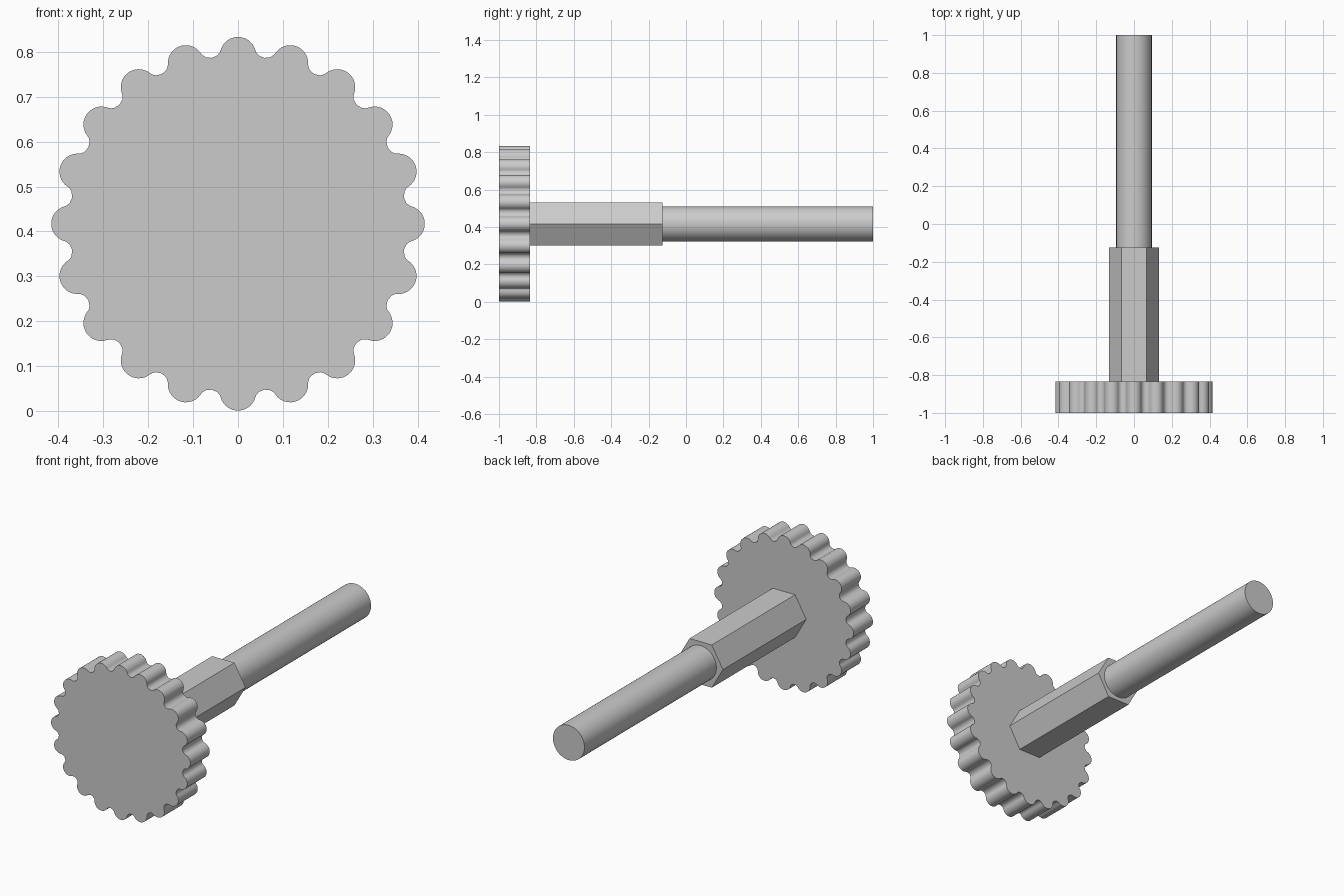
import bpy, bmesh, math

cube = bpy.data.objects.get("Cube")
if cube:
    bpy.data.objects.remove(cube, do_unlink=True)

AXIS_Z = 0.417

grey = bpy.data.materials.new("plain grey")
grey.use_nodes = True
colour = (0.6, 0.6, 0.6, 1)
grey.diffuse_color = colour
grey.node_tree.nodes["Principled BSDF"].inputs["Base Color"].default_value = colour


def extrude_profile(name, points, y0, y1, smooth=None):
    """Extrude an outline in the xz plane from y0 to y1."""
    bm = bmesh.new()
    front = bm.faces.new([bm.verts.new((x, y0, z + AXIS_Z)) for x, z in points])
    moved = bmesh.ops.extrude_face_region(bm, geom=[front], use_keep_orig=True)["geom"]
    bmesh.ops.translate(bm, vec=(0, y1 - y0, 0),
                        verts=[v for v in moved if isinstance(v, bmesh.types.BMVert)])
    bmesh.ops.recalc_face_normals(bm, faces=bm.faces)
    mesh = bpy.data.meshes.new(name)
    bm.to_mesh(mesh)
    bm.free()
    mesh.materials.append(grey)
    obj = bpy.data.objects.new(name, mesh)
    bpy.context.collection.objects.link(obj)
    if smooth:
        bpy.ops.object.select_all(action='DESELECT')
        obj.select_set(True)
        bpy.context.view_layer.objects.active = obj
        bpy.ops.object.shade_smooth_by_angle(angle=math.radians(smooth))
    return obj


def polygon(radius, sides):
    steps = [math.tau * i / sides for i in range(sides)]
    return [(radius * math.cos(a), radius * math.sin(a)) for a in steps]


def lobed_outline(lobes, pitch_radius, lobe_radius, valley_radius):
    # One lobe about the +z direction: rounded tip, flared foot, valley point
    arc = [math.radians(a) for a in range(-75, 76, 10)]
    lobe = [(lobe_radius * math.sin(a), pitch_radius + lobe_radius * math.cos(a)) for a in arc]
    foot = [(0.041, 0.381), (0.046, 0.375)]
    half = math.pi / lobes
    valley = (valley_radius * math.sin(half), valley_radius * math.cos(half))
    lobe = [(-x, z) for x, z in reversed(foot)] + lobe + foot + [valley]
    outline = []
    for i in range(lobes):
        c, s = math.cos(2 * half * i), math.sin(2 * half * i)
        outline += [(x * c + z * s, z * c - x * s) for x, z in lobe]
    return outline


# Scalloped hand wheel, hexagonal collar and round shaft along y
extrude_profile("scalloped_knob", lobed_outline(20, 0.376, 0.04, 0.374), -1.0, -0.835, 35)
extrude_profile("hex_collar", polygon(0.133, 6), -0.835, -0.125)
extrude_profile("round_shaft", polygon(0.094, 64), -0.125, 1.0, 35)
